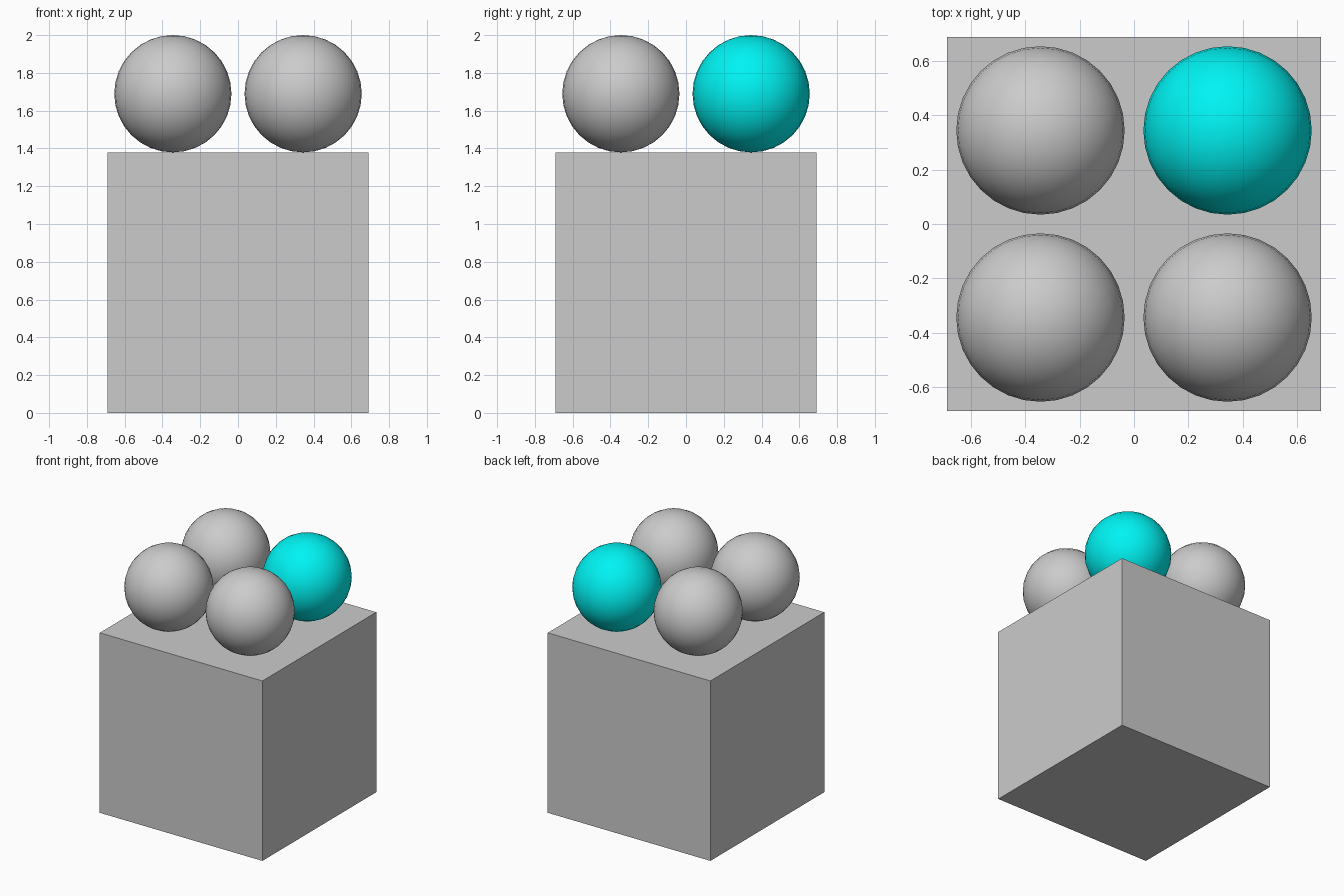
import bpy
import math

if "Cube" in bpy.data.objects:
    bpy.data.objects.remove(bpy.data.objects["Cube"])

SIDE = 2 / 1.45          # cube edge length
RADIUS = SIDE * 0.225    # ball radius
OFFSET = SIDE / 4        # ball distance from the centre lines

# Base block
bpy.ops.mesh.primitive_cube_add(size=SIDE, location=(0, 0, SIDE / 2))
bpy.context.object.name = "base_block"

# Cyan material for the highlighted ball
cyan = bpy.data.materials.new("cyan")
cyan.diffuse_color = (0.0, 0.9, 0.9, 1.0)
cyan.use_nodes = True
cyan.node_tree.nodes["Principled BSDF"].inputs["Base Color"].default_value = cyan.diffuse_color


def add_ball(name, sx, sy, material=None):
    bpy.ops.mesh.primitive_uv_sphere_add(
        segments=32, ring_count=16, radius=RADIUS,
        location=(sx * OFFSET, sy * OFFSET, SIDE + RADIUS))
    ball = bpy.context.object
    ball.name = name
    bpy.ops.object.shade_smooth_by_angle(angle=math.radians(30))
    if material:
        ball.data.materials.append(material)


# Four balls resting on the block, one per quadrant
for row, sy in (("front", -1), ("back", 1)):
    for side, sx in (("left", -1), ("right", 1)):
        highlighted = sx > 0 and sy > 0
        add_ball(f"ball_{row}_{side}", sx, sy, cyan if highlighted else None)
